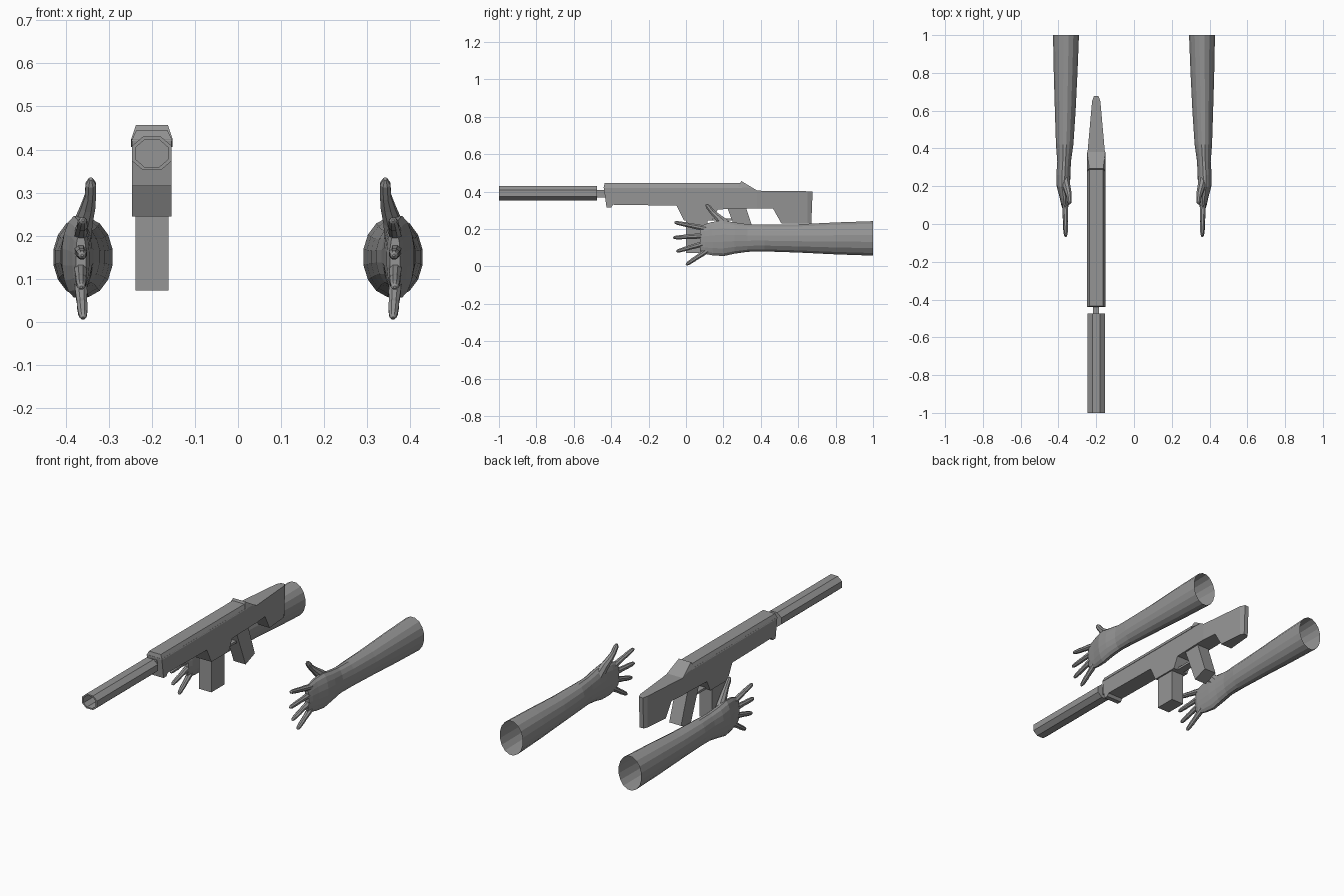
import bpy, bmesh, math
from mathutils import Vector

grey = bpy.data.materials.new("mid grey")
grey.diffuse_color = (0.3, 0.3, 0.3, 1)
GX = -0.2  # rifle centre line


def finish(name, bm):
    bmesh.ops.recalc_face_normals(bm, faces=bm.faces[:])
    me = bpy.data.meshes.new(name)
    bm.to_mesh(me)
    bm.free()
    me.materials.append(grey)
    ob = bpy.data.objects.new(name, me)
    bpy.context.collection.objects.link(ob)
    return ob


def prism(name, profile, width):
    """Side profile (y, z) extruded across x; width(y, z) is the half width."""
    bm = bmesh.new()
    sides = [[bm.verts.new((GX + s * width(y, z), y, z)) for y, z in profile] for s in (-1, 1)]
    bm.faces.new(sides[0])
    bm.faces.new(sides[1][::-1])
    n = len(profile)
    for i in range(n):
        j = (i + 1) % n
        bm.faces.new((sides[0][i], sides[0][j], sides[1][j], sides[1][i]))
    return finish(name, bm)


def bridge(bm, rings):
    for a, b in zip(rings, rings[1:]):
        n = len(a)
        for i in range(n):
            bm.faces.new((a[i], a[(i + 1) % n], b[(i + 1) % n], b[i]))


def limb(name, sections, sides, side, open_start=False):
    """Tube through (x, y, z, half thickness in x, half height across the path)."""
    bm = bmesh.new()
    pts = [Vector(s[:3]) for s in sections]
    rings = []
    for i, s in enumerate(sections):
        d = pts[min(i + 1, len(pts) - 1)] - pts[max(i - 1, 0)]
        up = Vector((0, d.z, -d.y)).normalized()
        ring = []
        for k in range(sides):
            a = 2 * math.pi * (k + 0.5) / sides
            p = pts[i] + Vector((s[3] * math.cos(a), 0, 0)) + up * s[4] * math.sin(a)
            ring.append(bm.verts.new((p.x * side, p.y, p.z)))
        rings.append(ring)
    bridge(bm, rings)
    bm.faces.new(rings[-1])
    if not open_start:
        bm.faces.new(rings[0])
    return finish(name, bm)


def taper(y, z):
    return 0.046 - 0.024 * max(0, y - 0.38) / 0.27


# Receiver with front lug and magazine well
prism("receiver", [(-0.44, 0.425), (0.345, 0.425), (0.38, 0.405), (0.38, 0.31), (0.33, 0.31),
                   (0.17, 0.305), (0.14, 0.245), (-0.01, 0.245), (-0.05, 0.325), (-0.39, 0.33),
                   (-0.40, 0.315), (-0.425, 0.315)], lambda y, z: 0.046)
# Chamfered cover and rear ridge
prism("top_cover", [(-0.44, 0.42), (-0.435, 0.445), (0.30, 0.445), (0.30, 0.42)],
      lambda y, z: 0.048 if z < 0.43 else 0.036)
prism("rear_ridge", [(0.28, 0.425), (0.295, 0.457), (0.38, 0.406), (0.345, 0.42)],
      lambda y, z: 0.037 if z > 0.45 else 0.048)
# Tapered stock and its end
prism("stock", [(0.38, 0.405), (0.65, 0.402), (0.65, 0.23), (0.51, 0.23), (0.465, 0.31),
                (0.38, 0.31)], taper)
prism("butt_plate", [(0.65, 0.402), (0.677, 0.40), (0.67, 0.23), (0.65, 0.23)],
      lambda y, z: 0.022 if y < 0.66 else 0.012)
# Magazine, grip and trigger guard
prism("magazine", [(0.0, 0.26), (0.115, 0.26), (0.115, 0.072), (0.0, 0.072)], lambda y, z: 0.038)
prism("grip", [(0.22, 0.315), (0.32, 0.315), (0.38, 0.14), (0.30, 0.11)], lambda y, z: 0.036)
prism("trigger_guard", [(0.13, 0.245), (0.13, 0.257), (0.25, 0.257), (0.25, 0.245)],
      lambda y, z: 0.02)
prism("barrel", [(-0.49, 0.41), (-0.43, 0.41), (-0.43, 0.37), (-0.49, 0.37)], lambda y, z: 0.016)

# Octagonal suppressor with a recessed muzzle
bm = bmesh.new()
rings = []
for y, w, h in ((-0.475, 0.046, 0.039), (-1.0, 0.046, 0.039), (-1.0, 0.037, 0.032), (-0.9, 0.037, 0.032)):
    c = 0.45
    shape = [(1, c), (c, 1), (-c, 1), (-1, c), (-1, -c), (-c, -1), (c, -1), (1, -c)]
    rings.append([bm.verts.new((GX + w * a, y, 0.391 + h * b)) for a, b in shape])
bridge(bm, rings)
bm.faces.new(rings[0])
bm.faces.new(rings[-1])
finish("suppressor", bm)

# Arms: forearm and palm in one loft, then thumb and fingers
ARM = [(0.36, 1.0, 0.15, 0.07, 0.094), (0.362, 0.8, 0.15, 0.064, 0.087),
       (0.364, 0.6, 0.15, 0.056, 0.077), (0.367, 0.42, 0.152, 0.047, 0.073),
       (0.370, 0.33, 0.152, 0.037, 0.075), (0.374, 0.26, 0.152, 0.038, 0.085),
       (0.374, 0.20, 0.151, 0.036, 0.097), (0.368, 0.14, 0.148, 0.026, 0.091),
       (0.365, 0.10, 0.146, 0.020, 0.080), (0.365, 0.075, 0.146, 0.012, 0.066)]
# Each finger: base and tip as (x, y, z)
FINGERS = {"index": ((0.366, 0.12, 0.200), (0.360, -0.062, 0.236)),
           "middle": ((0.366, 0.12, 0.166), (0.362, -0.069, 0.154)),
           "ring": ((0.366, 0.12, 0.130), (0.364, -0.052, 0.080)),
           "little": ((0.366, 0.13, 0.096), (0.360, 0.000, 0.009))}
STEPS = [(0, 0.016), (0.35, 0.015), (0.6, 0.0125), (0.65, 0.0135), (0.9, 0.011), (0.97, 0.008), (1, 0.003)]
THUMB = [(0.366, 0.24, 0.19, 0.026, 0.035), (0.358, 0.20, 0.235, 0.022, 0.027),
         (0.348, 0.165, 0.268, 0.018, 0.019), (0.343, 0.14, 0.292, 0.014, 0.015),
         (0.342, 0.118, 0.320, 0.013, 0.014), (0.342, 0.108, 0.332, 0.005, 0.006)]
for label, side in (("right", 1), ("left", -1)):
    limb(label + "_forearm", ARM, 16, side, open_start=True)
    limb(label + "_thumb", THUMB, 8, side)
    for finger, (a, b) in FINGERS.items():
        a, b = Vector(a), Vector(b)
        limb(f"{label}_{finger}_finger", [(*a.lerp(b, t), r, r) for t, r in STEPS], 8, side)
